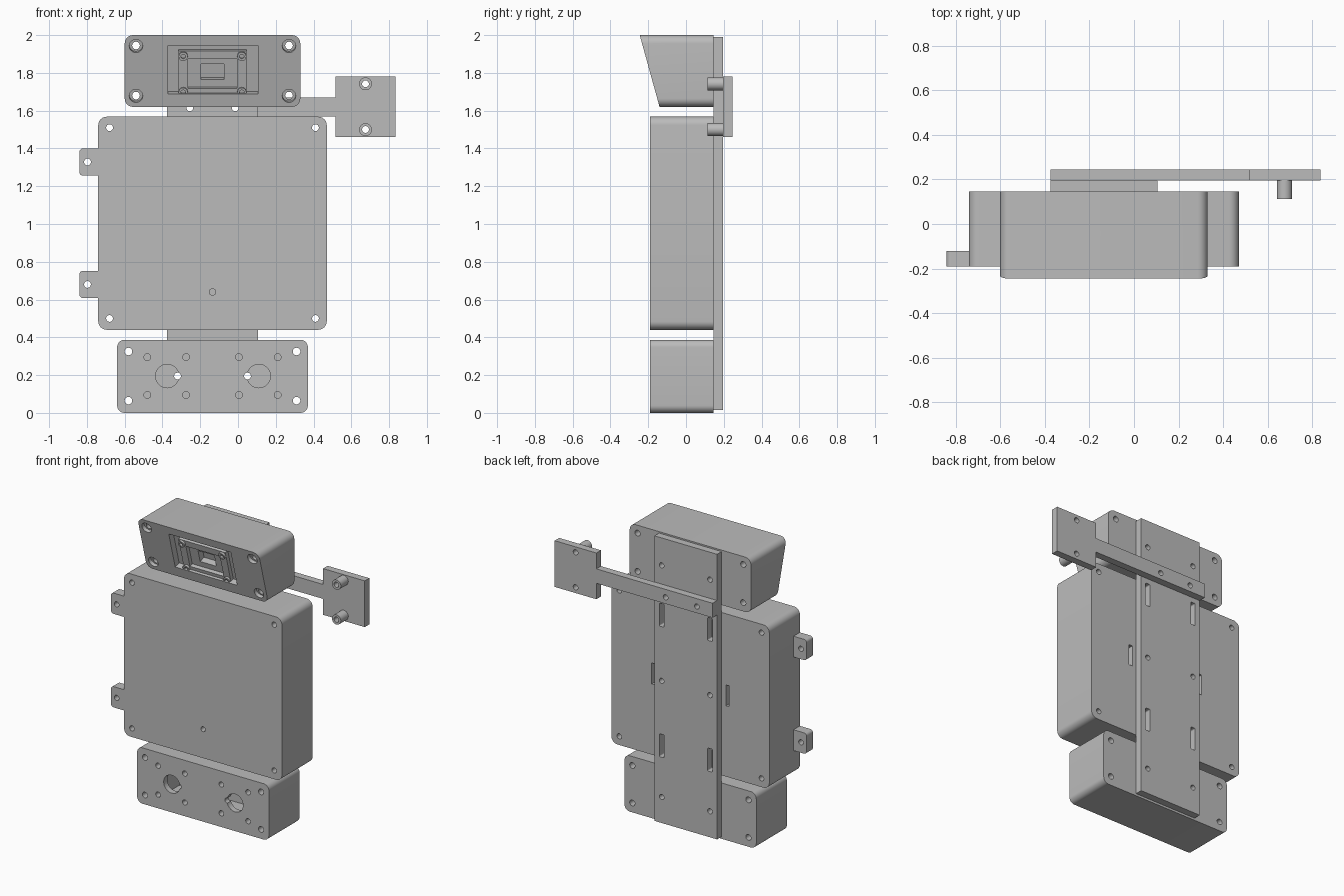
import bpy, bmesh, math
from mathutils import Matrix, Vector

if "Cube" in bpy.data.objects:
    bpy.data.objects.remove(bpy.data.objects["Cube"])

grey = bpy.data.materials.new("plain_grey")
grey.use_nodes = True
grey.diffuse_color = (0.5, 0.5, 0.5, 1)
grey.node_tree.nodes["Principled BSDF"].inputs["Base Color"].default_value = (0.5, 0.5, 0.5, 1)

BACK, FRONT, T = 0.145, -0.19, 0.05      # box back, box front, sheet thickness
MID = -0.135                             # centre line of the boxes
LEAN = math.atan2(0.105, 0.38)           # lean of the upper box face
FACE = Matrix.Translation((MID, -0.1925, 1.81)) @ Matrix.Rotation(LEAN, 4, 'X')


def box(x0, x1, y0, y1, z0, z1, r=0.0, left_only=False):
    """Box with the edges that run front to back rounded."""
    bm = bmesh.new()
    bmesh.ops.create_cube(bm, size=1)
    size = Vector((x1 - x0, y1 - y0, z1 - z0))
    centre = Vector((x0 + x1, y0 + y1, z0 + z1)) / 2
    bm.transform(Matrix.Translation(centre) @ Matrix.Diagonal(size).to_4x4())
    if r:
        edges = [e for e in bm.edges
                 if abs(e.verts[0].co.y - e.verts[1].co.y) > 1e-4
                 and not (left_only and e.verts[0].co.x > centre.x)]
        bmesh.ops.bevel(bm, geom=edges, offset=r, segments=8, profile=0.5, affect='EDGES')
    return bm


def rod(x, z, r, y0, y1):
    """Round bar running front to back."""
    bm = bmesh.new()
    bmesh.ops.create_cone(bm, cap_ends=True, segments=32, radius1=r, radius2=r, depth=y1 - y0)
    bm.transform(Matrix.Translation((x, (y0 + y1) / 2, z)) @ Matrix.Rotation(math.pi / 2, 4, 'X'))
    return bm


def through(points, r=0.018):
    return [rod(x, z, r, -0.5, 0.5) for x, z in points]


def grid(xs, zs):
    return [(x, z) for x in xs for z in zs]


def to_object(name, shapes, matrix=None):
    mesh = bpy.data.meshes.new(name)
    joined = bmesh.new()
    for bm in shapes:
        bm.to_mesh(mesh)
        joined.from_mesh(mesh)
        bm.free()
    if matrix:
        joined.transform(matrix)
    joined.to_mesh(mesh)
    joined.free()
    ob = bpy.data.objects.new(name, mesh)
    bpy.context.collection.objects.link(ob)
    return ob


def part(name, shapes, cuts=(), matrix=None):
    """Make a part; each cut is (list of shapes, matrix)."""
    ob = to_object(name, shapes, matrix)
    helpers = []
    for cut_shapes, m in cuts:
        helper = to_object("cutter", cut_shapes, m)
        helper.hide_render = True
        helpers.append(helper)
        mod = ob.modifiers.new("cut", 'BOOLEAN')
        mod.operation, mod.solver, mod.object = 'DIFFERENCE', 'EXACT', helper
    if helpers:
        deps = bpy.context.evaluated_depsgraph_get()
        mesh = bpy.data.meshes.new_from_object(ob.evaluated_get(deps))
        ob.modifiers.clear()
        ob.data = mesh
        for helper in helpers:
            bpy.data.objects.remove(helper)
    ob.data.materials.clear()
    ob.data.materials.append(grey)
    bpy.ops.object.select_all(action='DESELECT')
    ob.select_set(True)
    bpy.context.view_layer.objects.active = ob
    bpy.ops.object.shade_smooth_by_angle(angle=math.radians(30))
    return ob


# Main box with corner holes, an indicator hole and two slots in the back
slots = [box(x - 0.013, x + 0.013, BACK - 0.06, 0.3, 0.93, 1.075) for x in (-0.42, 0.148)]
part("main_box", [box(-0.74, 0.47, FRONT, BACK, 0.44, 1.568, 0.045)],
     [(through(grid((-0.68, 0.41), (0.5, 1.51))), None),
      (slots + [rod(MID, 0.64, 0.017, -0.3, -0.13)], None)])

# Side tabs
for name, z in (("lower_tab", 0.68), ("upper_tab", 1.328)):
    part(name, [box(-0.84, -0.74, FRONT, -0.12, z - 0.072, z + 0.072, 0.02, True)],
         [(through([(-0.797, z)]), None)])

# Lower box: hollow, with two large openings and screw holes
small = grid((-0.48, -0.275, 0.005, 0.21), (0.095, 0.295))
part("lower_box", [box(-0.64, 0.37, FRONT, BACK, 0, 0.387, 0.04)],
     [([box(-0.53, 0.26, FRONT + 0.04, BACK - 0.03, 0.03, 0.357)], None),
      (through(grid((-0.58, 0.31), (0.065, 0.325)), 0.02), None),
      ([rod(x, 0.195, 0.062, -0.3, -0.1) for x in (-0.375, 0.11)], None),
      ([rod(x, z, 0.018, -0.3, -0.1) for x, z in small], None),
      (through(grid((-0.32, 0.05), (0.195,))), None)])

# Upper box: leaning face, counterbored corners and a camera recess
corners = grid((-0.405, 0.405), (-0.137, 0.137))
bosses = grid((-0.155, 0.155), (-0.118, 0.078))
part("upper_box", [box(-0.6, 0.33, -0.3, BACK, 1.62, 2.0, 0.045)],
     [([box(-1, 1, -0.5, 0, -0.6, 0.6)], FACE),
      ([rod(x, z, 0.036, -0.2, 0.025) for x, z in corners], FACE),
      (through(grid((-0.54, 0.27), (1.68, 1.945)), 0.02), None),
      ([box(-0.235, 0.24, -0.2, 0.045, -0.125, 0.14)], FACE),
      ([box(-0.062, 0.062, -0.2, 0.09, -0.06, 0.027)], FACE)])

# Camera frame and its four screw posts inside the recess
part("camera_frame", [box(-0.18, 0.18, 0.018, 0.05, -0.125, 0.105)],
     [([box(-0.13, 0.13, -0.1, 0.1, -0.1, 0.06)], None)], None).matrix_world = FACE
part("camera_posts", [rod(x, z, 0.024, 0.004, 0.03) for x, z in bosses],
     [([rod(x, z, 0.012, -0.05, 0.022) for x, z in bosses], None)], None).matrix_world = FACE

# Long back plate with slots and screw holes
plate_slots = [box(x - 0.018, x + 0.018, 0, 0.5, z - 0.08, z + 0.08, 0.008)
               for x, z in grid((-0.32, 0.05), (0.55, 1.455))]
plate_holes = grid((-0.32, 0.05), (0.195, 1.0, 1.8)) + [(-0.255, 1.615), (-0.015, 1.615)]
part("back_plate", [box(-0.375, 0.105, BACK, BACK + T, 0.015, 1.99)],
     [(plate_slots + through(plate_holes), None)])

# Side arm, its end plate and two hollow standoffs
arm_holes = [(-0.255, 1.615), (-0.015, 1.615)]
end_holes = [(0.675, 1.5), (0.675, 1.742)]
part("side_arm", [box(-0.375, 0.515, BACK + T, BACK + 2 * T, 1.57, 1.67)],
     [(through(arm_holes), None)])
part("arm_end_plate", [box(0.515, 0.835, BACK + T, BACK + 2 * T, 1.46, 1.78)],
     [(through(end_holes), None)])
part("standoffs", [rod(x, z, 0.034, 0.113, BACK + T) for x, z in end_holes],
     [(through(end_holes), None)])
